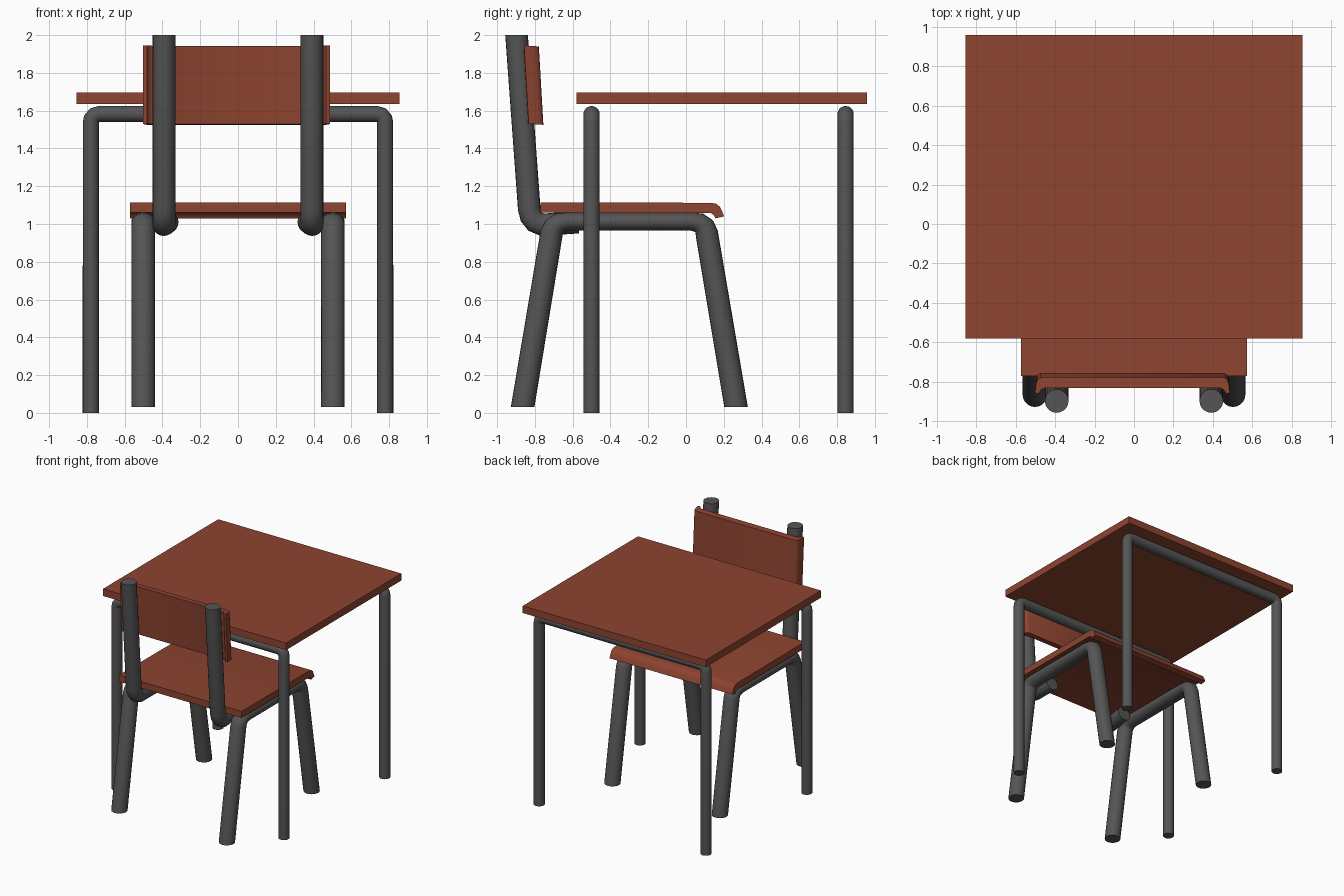
import bpy, bmesh, math
from mathutils import Vector

if "Cube" in bpy.data.objects:
    bpy.data.objects.remove(bpy.data.objects["Cube"])


def material(name, rgb):
    m = bpy.data.materials.new(name)
    m.diffuse_color = (*rgb, 1)
    m.use_nodes = True
    m.node_tree.nodes["Principled BSDF"].inputs["Base Color"].default_value = m.diffuse_color
    return m


WOOD = material("red_wood", (0.27, 0.058, 0.03))
STEEL = material("dark_steel", (0.09, 0.09, 0.09))


def finish(name, bm, mat, angle=40):
    bmesh.ops.recalc_face_normals(bm, faces=bm.faces)
    me = bpy.data.meshes.new(name)
    bm.to_mesh(me)
    bm.free()
    for p in me.polygons:
        p.use_smooth = True
    me.set_sharp_from_angle(angle=math.radians(angle))
    me.materials.append(mat)
    ob = bpy.data.objects.new(name, me)
    bpy.context.collection.objects.link(ob)
    return ob


def tube(name, path, radius, side, thin=None, n=20):
    """Sweep a ring along a path; thin gives an in-plane radius per point."""
    pts = [Vector(p) for p in path]
    side = Vector(side)
    bm = bmesh.new()
    rings = []
    for i, p in enumerate(pts):
        d0 = (p - pts[i - 1]).normalized() if i > 0 else None
        d1 = (pts[i + 1] - p).normalized() if i < len(pts) - 1 else None
        if d0 and d1:
            t = (d0 + d1).normalized()
        else:
            t = d0 or d1
            if abs(t.z) > 0.8:          # free ends are cut level
                t = Vector((0, 0, math.copysign(1, t.z)))
        up = t.cross(side).normalized()
        r2 = thin[i] if thin else radius
        rings.append([bm.verts.new(p + side * radius * math.cos(a) + up * r2 * math.sin(a))
                      for a in (2 * math.pi * k / n for k in range(n))])
    for a, b in zip(rings, rings[1:]):
        for k in range(n):
            bm.faces.new((a[k], a[(k + 1) % n], b[(k + 1) % n], b[k]))
    bm.faces.new(rings[0])
    bm.faces.new(rings[-1])
    return finish(name, bm, STEEL, 50)


def prism(name, start, end):
    """Closed solid between two matching outlines."""
    bm = bmesh.new()
    a = [bm.verts.new(p) for p in start]
    b = [bm.verts.new(p) for p in end]
    n = len(a)
    for k in range(n):
        bm.faces.new((a[k], a[(k + 1) % n], b[(k + 1) % n], b[k]))
    bm.faces.new(a)
    bm.faces.new(b)
    return finish(name, bm, WOOD)


# Table top
rect = [(-0.855, -0.58), (0.855, -0.58), (0.855, 0.957), (-0.855, 0.957)]
prism("table_top", [(x, y, 1.635) for x, y in rect], [(x, y, 1.695) for x, y in rect])

# Two arched table frames
half = [(-0.779, 0), (-0.779, 1.535), (-0.775, 1.557), (-0.76, 1.575), (-0.735, 1.582)]
arch = half + [(-x, z) for x, z in reversed(half)]
for label, y in (("front", -0.5), ("back", 0.845)):
    tube(label + "_table_frame", [(x, y, z) for x, z in arch], 0.043, (0, 1, 0))

# Seat with rolled-down edge
seat = [(-0.77, 1.06), (-0.77, 1.115), (0.135, 1.112), (0.16, 1.107), (0.178, 1.093),
        (0.19, 1.07), (0.202, 1.04), (0.155, 1.03), (0.147, 1.048), (0.13, 1.058)]
prism("seat", [(-0.573, y, z) for y, z in seat], [(0.573, y, z) for y, z in seat])

# Backrest: leaning panel with ends curled backwards
front = [(0.465, 0), (0.48, -0.008), (0.487, -0.025), (0.495, -0.078)]
back = [(0.475, -0.08), (0.462, -0.06), (0.445, -0.052)]
right = front + back
outline = right + [(-x, y) for x, y in reversed(right)]
prism("backrest", [(x - 0.008, y - 0.755, 1.525 - y * 0.07) for x, y in outline],
      [(x - 0.008, y - 0.779, 1.94 - y * 0.07) for x, y in outline])

# Chair side frames and back posts
legs = [(-0.865, 0.03), (-0.712, 0.95), (-0.698, 0.985), (-0.67, 1.006), (-0.63, 1.013),
        (0.03, 1.013), (0.07, 1.006), (0.097, 0.985), (0.11, 0.95), (0.265, 0.03)]
thin = [0.0625, 0.06, 0.057, 0.053, 0.048, 0.048, 0.053, 0.057, 0.06, 0.0625]
post = [(0.392, -0.897, 2.0), (0.392, -0.83, 1.08), (0.392, -0.82, 1.04),
        (0.392, -0.798, 1.012), (0.392, -0.76, 0.996), (0.375, -0.57, 1.01)]
for label, s in (("left", -1), ("right", 1)):
    tube(label + "_chair_leg_frame", [(s * 0.502, y, z) for y, z in legs], 0.0625, (1, 0, 0), thin)
    tube(label + "_back_post", [(s * x, y, z) for x, y, z in post], 0.06, (1, 0, 0))
